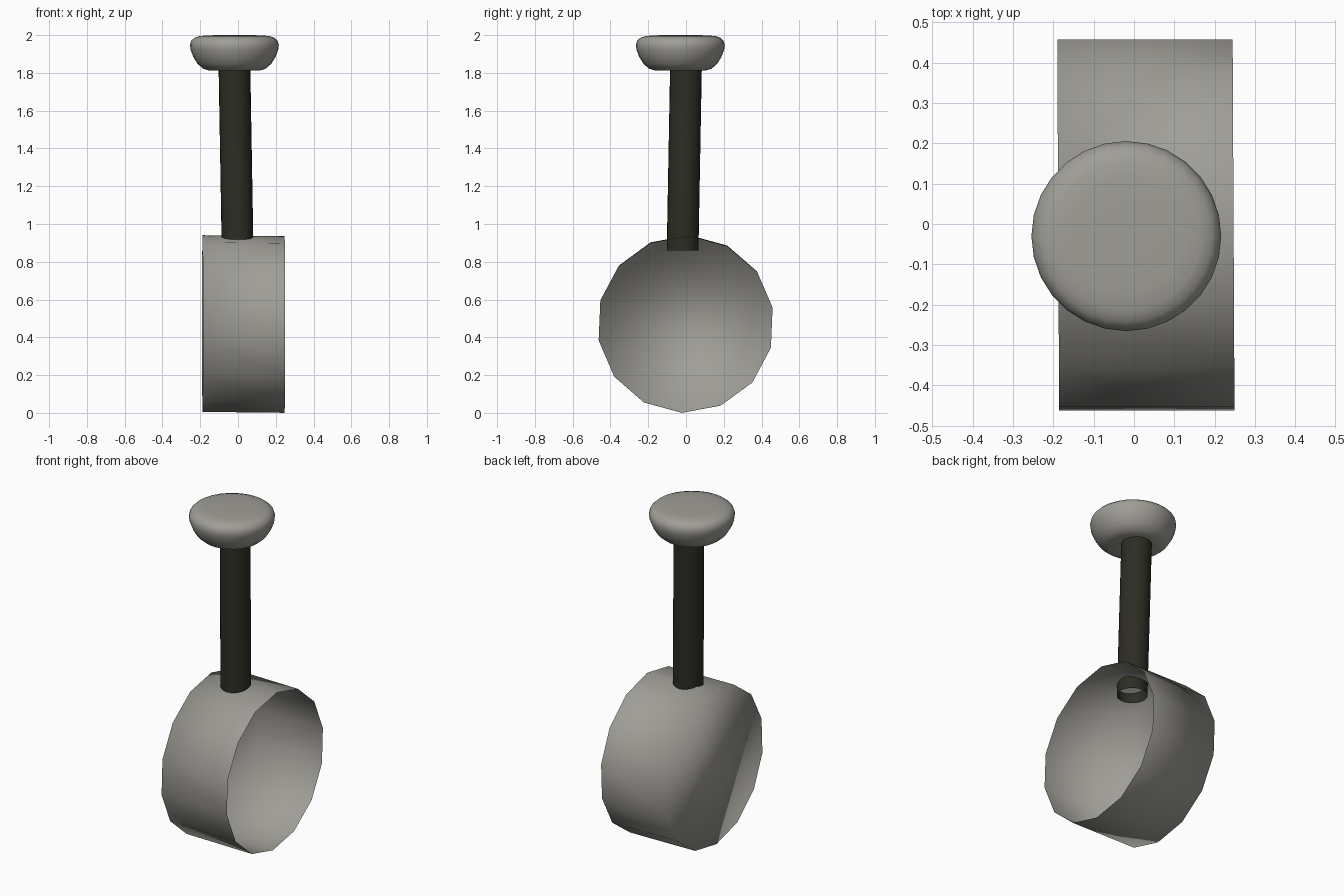
import bpy, bmesh, math
from mathutils import Vector

if "Cube" in bpy.data.objects:
    bpy.data.objects.remove(bpy.data.objects["Cube"])


def mat(name, col):
    m = bpy.data.materials.new(name)
    m.diffuse_color = (*col, 1)
    m.use_nodes = True
    m.node_tree.nodes["Principled BSDF"].inputs["Base Color"].default_value = m.diffuse_color
    return m


GREY = mat("warm_grey", (0.35, 0.34, 0.31))
DARK = mat("dark_olive", (0.026, 0.026, 0.017))


def loft(name, rings, material, cap_start=False, cap_end=False):
    """Skin a list of equal-length point rings into a smooth-shaded object."""
    bm = bmesh.new()
    loops = [[bm.verts.new(p) for p in r] for r in rings]
    n = len(loops[0])
    for a, b in zip(loops, loops[1:]):
        for i in range(n):
            j = (i + 1) % n
            bm.faces.new((a[i], a[j], b[j], b[i]))
    if cap_start:
        bm.faces.new(loops[0][::-1])
    if cap_end:
        bm.faces.new(loops[-1])
    for f in bm.faces:
        f.smooth = True
    me = bpy.data.meshes.new(name)
    bm.to_mesh(me)
    bm.free()
    me.materials.append(material)
    ob = bpy.data.objects.new(name, me)
    bpy.context.collection.objects.link(ob)
    return ob


def flat_ring(c, r, n):
    return [Vector((c[0] + r * math.cos(2 * math.pi * i / n),
                    c[1] + r * math.sin(2 * math.pi * i / n), c[2])) for i in range(n)]


# drum: 14-sided shell along x, closed at -x, open at +x, very slightly skewed
def drum_ring(x, cz):
    pts = []
    for i in range(14):
        a = math.radians(-92.4) + 2 * math.pi * i / 14
        y, z = 0.468 * math.cos(a), 0.468 * math.sin(a)
        pts.append(Vector((x - 0.005 * y, y - 0.002, cz + z)))
    return pts


loft("drum", [drum_ring(-0.188, 0.473), drum_ring(0.247, 0.468)], GREY, cap_start=True)

# stem: open tube leaning slightly, poking through the drum wall
loft("stem", [flat_ring((-0.002, -0.018, 0.86), 0.084, 24),
              flat_ring((-0.019, 0.0, 1.84), 0.084, 24)], DARK)

# knob: rounded bowl shape with flat top and bottom
profile = [(0.06, 1.812), (0.133, 1.812), (0.165, 1.822), (0.195, 1.848), (0.218, 1.885),
           (0.232, 1.922), (0.2355, 1.948), (0.229, 1.970), (0.212, 1.986),
           (0.185, 1.995), (0.14, 1.999), (0.05, 2.0)]
loft("knob", [flat_ring((-0.019, -0.03, z), r, 28) for r, z in profile], GREY,
     cap_start=True, cap_end=True)
